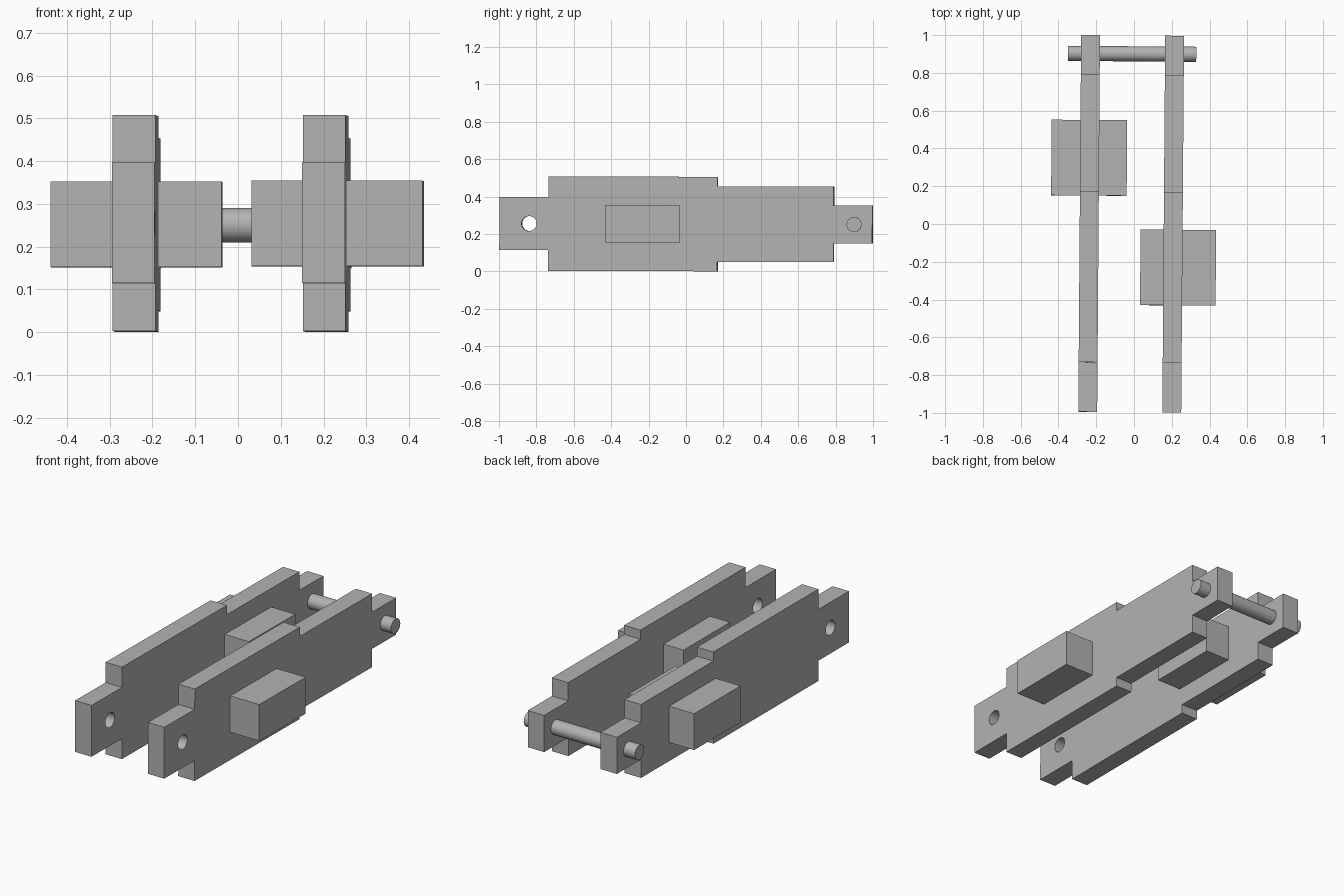
import bpy
import bmesh
from math import pi
from mathutils import Matrix, Vector

cube = bpy.data.objects.get("Cube")
if cube:
    bpy.data.objects.remove(cube, do_unlink=True)

MID = 0.253                      # height of the shared centre line
TILT = Matrix.Rotation(-0.0075, 4, "Z") @ Matrix.Rotation(-0.003, 4, "X")

grey = bpy.data.materials.new("plain grey")
grey.use_nodes = True
COLOUR = (0.45, 0.45, 0.45, 1)
grey.diffuse_color = COLOUR
grey.node_tree.nodes["Principled BSDF"].inputs["Base Color"].default_value = COLOUR


def make(name, bm):
    """Turn a bmesh into a grey object."""
    bmesh.ops.recalc_face_normals(bm, faces=bm.faces)
    mesh = bpy.data.meshes.new(name)
    bm.to_mesh(mesh)
    bm.free()
    mesh.materials.append(grey)
    obj = bpy.data.objects.new(name, mesh)
    bpy.context.collection.objects.link(obj)
    return obj


def cylinder(name, x0, x1, y, radius):
    """Cylinder lying along x on the centre line."""
    bm = bmesh.new()
    place = Matrix.Translation(((x0 + x1) / 2, y, MID)) @ Matrix.Rotation(pi / 2, 4, "Y")
    bmesh.ops.create_cone(bm, cap_ends=True, segments=48, radius1=radius,
                          radius2=radius, depth=x1 - x0, matrix=place)
    return make(name, bm)


def smooth(obj):
    bpy.ops.object.select_all(action="DESELECT")
    obj.select_set(True)
    bpy.context.view_layer.objects.active = obj
    bpy.ops.object.shade_smooth_by_angle(angle=pi / 6)


def side_plate(name, x):
    """Stepped plate, mirrored about the centre line, with a front hole."""
    steps = [(-0.997, -0.735, 0.141), (-0.735, 0.168, 0.2525),
             (0.168, 0.79, 0.202), (0.79, 0.997, 0.101)]
    upper = [(y, h) for y0, y1, h in steps for y in (y0, y1)]
    outline = upper + [(y, -h) for y, h in reversed(upper)]
    bm = bmesh.new()
    face = bm.faces.new([bm.verts.new((x - 0.05, y, MID + h)) for y, h in outline])
    side = bmesh.ops.extrude_face_region(bm, geom=[face])
    verts = [v for v in side["geom"] if isinstance(v, bmesh.types.BMVert)]
    bmesh.ops.translate(bm, verts=verts, vec=Vector((0.1, 0, 0)))
    plate = make(name, bm)

    cutter = cylinder("hole_cutter", x - 0.1, x + 0.1, -0.838, 0.04)
    cutter.hide_render = True
    cut = plate.modifiers.new("front hole", "BOOLEAN")
    cut.operation, cut.solver, cut.object = "DIFFERENCE", "EXACT", cutter
    bpy.ops.object.select_all(action="DESELECT")
    bpy.context.view_layer.objects.active = plate
    bpy.ops.object.modifier_apply(modifier=cut.name)
    bpy.data.objects.remove(cutter, do_unlink=True)
    return plate


def block(name, x, y):
    """Foot block passing through a plate."""
    bm = bmesh.new()
    bmesh.ops.create_cube(bm, size=1, matrix=Matrix.Translation((x, y, MID))
                          @ Matrix.Diagonal((0.4, 0.4, 0.2, 1)))
    return make(name, bm)


# Plates, blocks and the rod that joins the rear ends
parts = [
    side_plate("right_plate", -0.2375),
    side_plate("left_plate", 0.2075),
    block("right_block", -0.24, 0.348),
    block("left_block", 0.235, -0.23),
    cylinder("rear_rod", -0.357, 0.323, 0.9, 0.04),
]
for part in parts:
    part.data.transform(TILT)
    if "block" not in part.name:
        smooth(part)
